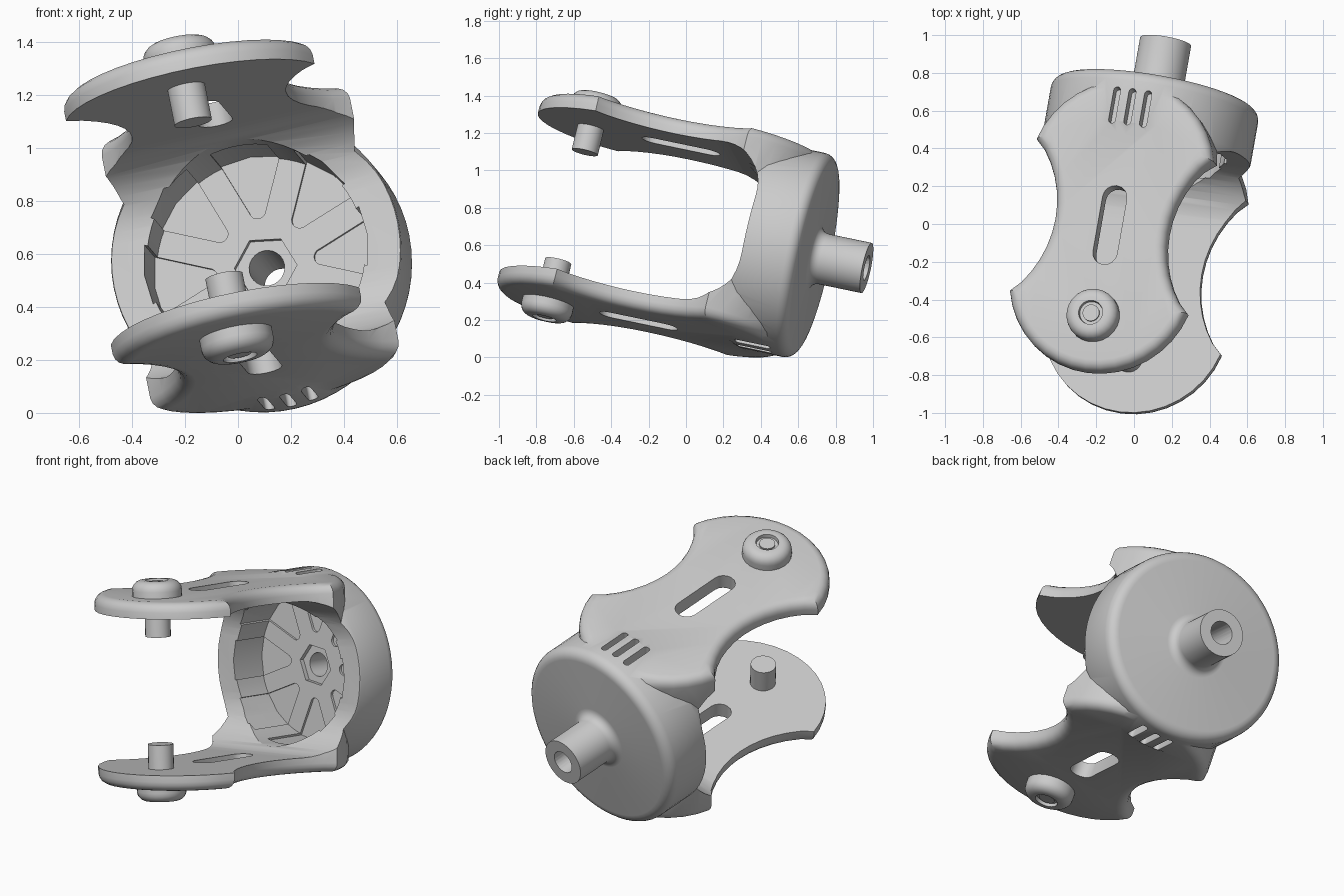
import bpy, bmesh, math
from mathutils import Matrix, Vector

cube = bpy.data.objects.get("Cube")
if cube:
    bpy.data.objects.remove(cube, do_unlink=True)

grey = bpy.data.materials.new("plain_grey")
grey.use_nodes = True
grey.diffuse_color = (0.6, 0.6, 0.6, 1)
grey.node_tree.nodes["Principled BSDF"].inputs["Base Color"].default_value = (0.6, 0.6, 0.6, 1)

# Local frame: x = width, y = axle direction, z = pin direction
ALONG_AXLE = Matrix.Rotation(-math.pi / 2, 4, 'X')
ACROSS = Matrix(((0, 0, 1, 0), (1, 0, 0, 0), (0, 1, 0, 0), (0, 0, 0, 1)))

# Tilted pose of the whole assembly
axle = Vector((0.17, 0.963, -0.2)).normalized()
pin = Vector((-0.19, 0.235, 0.953))
pin = (pin - axle * pin.dot(axle)).normalized()
width = axle.cross(pin)
POSE = Matrix((width, axle, pin)).transposed().to_4x4()
POSE.translation = (-0.111, -0.612, 0.806)


def arc(cx, cy, r, start, end, n):
    angles = [math.radians(start + (end - start) * i / n) for i in range(n + 1)]
    return [(cx + r * math.cos(t), cy + r * math.sin(t)) for t in angles]


def finish(bm, name, matrix):
    bmesh.ops.recalc_face_normals(bm, faces=bm.faces)
    bm.transform(matrix)
    mesh = bpy.data.meshes.new(name)
    bm.to_mesh(mesh)
    bm.free()
    mesh.materials.append(grey)
    obj = bpy.data.objects.new(name, mesh)
    bpy.context.collection.objects.link(obj)
    return obj


def prism(name, points, low, high, matrix=Matrix(), rounding=0):
    bm = bmesh.new()
    face = bm.faces.new([bm.verts.new((x, y, low)) for x, y in points])
    extruded = bmesh.ops.extrude_face_region(bm, geom=[face])["geom"]
    for v in extruded:
        if isinstance(v, bmesh.types.BMVert):
            v.co.z = high
    if rounding:
        rims = [e for e in bm.edges if abs(e.verts[0].co.z - e.verts[1].co.z) < 1e-5]
        bmesh.ops.bevel(bm, geom=rims, offset=rounding, segments=4,
                        profile=0.5, affect='EDGES')
    return finish(bm, name, matrix)


def lathe(name, profile, steps, matrix=Matrix()):
    bm = bmesh.new()
    verts = [bm.verts.new((r, 0, h)) for r, h in profile]
    edges = [bm.edges.new(pair) for pair in zip(verts, verts[1:])]
    bmesh.ops.spin(bm, geom=verts + edges, cent=(0, 0, 0), axis=(0, 0, 1),
                   angle=math.tau, steps=steps)
    bmesh.ops.remove_doubles(bm, verts=bm.verts, dist=1e-5)
    return finish(bm, name, matrix)


def combine(target, other, operation):
    mod = target.modifiers.new("combine", 'BOOLEAN')
    mod.operation, mod.solver, mod.object = operation, 'EXACT', other
    bpy.context.view_layer.objects.active = target
    bpy.ops.object.modifier_apply(modifier=mod.name)
    bpy.data.objects.remove(other, do_unlink=True)


def slot(cy, half, r, cx=0):
    return arc(cx, cy + half, r, 0, 180, 8) + arc(cx, cy - half, r, 180, 360, 8)


# Fork plan: two round lobes with a concave waist
lobe, waist, mid = 76, 44.6, 0.505
plan = (arc(0, 0.21, 0.5, 270 - lobe, 270 + lobe, 16)
        + arc(0.909, mid, 0.6, 180 + waist, 180 - waist, 12)[1:-1]
        + arc(0, 0.8, 0.5, 90 - lobe, 90 + lobe, 16)
        + arc(-0.909, mid, 0.6, waist, -waist, 12)[1:-1])
fork = prism("fork_and_drum", plan, -0.535, 0.535, rounding=0.055)

# Drum with slightly ramped front, rounded back and hollow shaft
drum_profile = ([(0, 0.95), (0.518, 0.95), (0.557, 1.06)]
                + arc(0.497, 1.287, 0.06, 0, 90, 5)
                + arc(0.187, 1.397, 0.05, 270, 180, 5)
                + [(0.137, 1.635), (0, 1.635)])
combine(fork, lathe("drum", drum_profile, 64, ALONG_AXLE), 'UNION')

# Gap between the two arms, filleted into the drum
gap = ([(-0.6, -0.443)] + arc(0.77, -0.163, 0.28, 270, 360, 10)
       + arc(0.77, 0.163, 0.28, 0, 90, 10) + [(-0.6, 0.443)])
combine(fork, prism("gap", gap, -0.8, 0.8, ACROSS), 'DIFFERENCE')

# Drum cavity, petal recesses, hexagon recess and bore
cuts = [prism("cavity", arc(0, 0, 0.418, 0, 354.375, 63), 0.8, 1.265, ALONG_AXLE)]
petal = arc(0.22, 0, 0.032, 260, 100, 8) + [(0.415, 0.115), (0.432, 0), (0.415, -0.115)]
for i in range(8):
    turn = Matrix.Rotation(i * math.pi / 4 + 0.05, 4, 'Z')
    cuts.append(prism("petal", petal, 1.0, 1.28, ALONG_AXLE @ turn))
cuts.append(prism("hexagon", arc(0, 0, 0.12, 10, 310, 5), 1.2, 1.292, ALONG_AXLE))
cuts.append(prism("bore", arc(0, 0, 0.068, 0, 345, 23), 1.1, 1.8, ALONG_AXLE))

# Long slots through the arms and three vents on each side
cuts.append(prism("arm_slot", slot(0.5, 0.15, 0.066), -0.7, 0.7))
for side in (-1, 1):
    for x in (-0.085, 0, 0.085):
        cuts.append(prism("vent", slot(1.145, 0.08, 0.019, x),
                          min(side * 0.48, side * 0.7), max(side * 0.48, side * 0.7)))
for cutter in cuts:
    combine(fork, cutter, 'DIFFERENCE')

# Screws with domed heads and inward pins
screw_profile = ([(0, 0.305), (0.072, 0.305), (0.072, 0.5), (0.14, 0.5)]
                 + arc(0.085, 0.57, 0.055, 0, 90, 5)
                 + [(0.065, 0.625), (0.062, 0.605), (0.045, 0.605), (0.045, 0.615), (0, 0.615)])
parts = [fork]
for name, angle in (("upper_screw", 0), ("lower_screw", math.pi)):
    parts.append(lathe(name, screw_profile, 24, Matrix.Rotation(angle, 4, 'X')))

bpy.ops.object.select_all(action='DESELECT')
for obj in parts:
    obj.data.transform(POSE)
    obj.select_set(True)
bpy.context.view_layer.objects.active = fork
bpy.ops.object.shade_smooth_by_angle(angle=math.radians(32))
